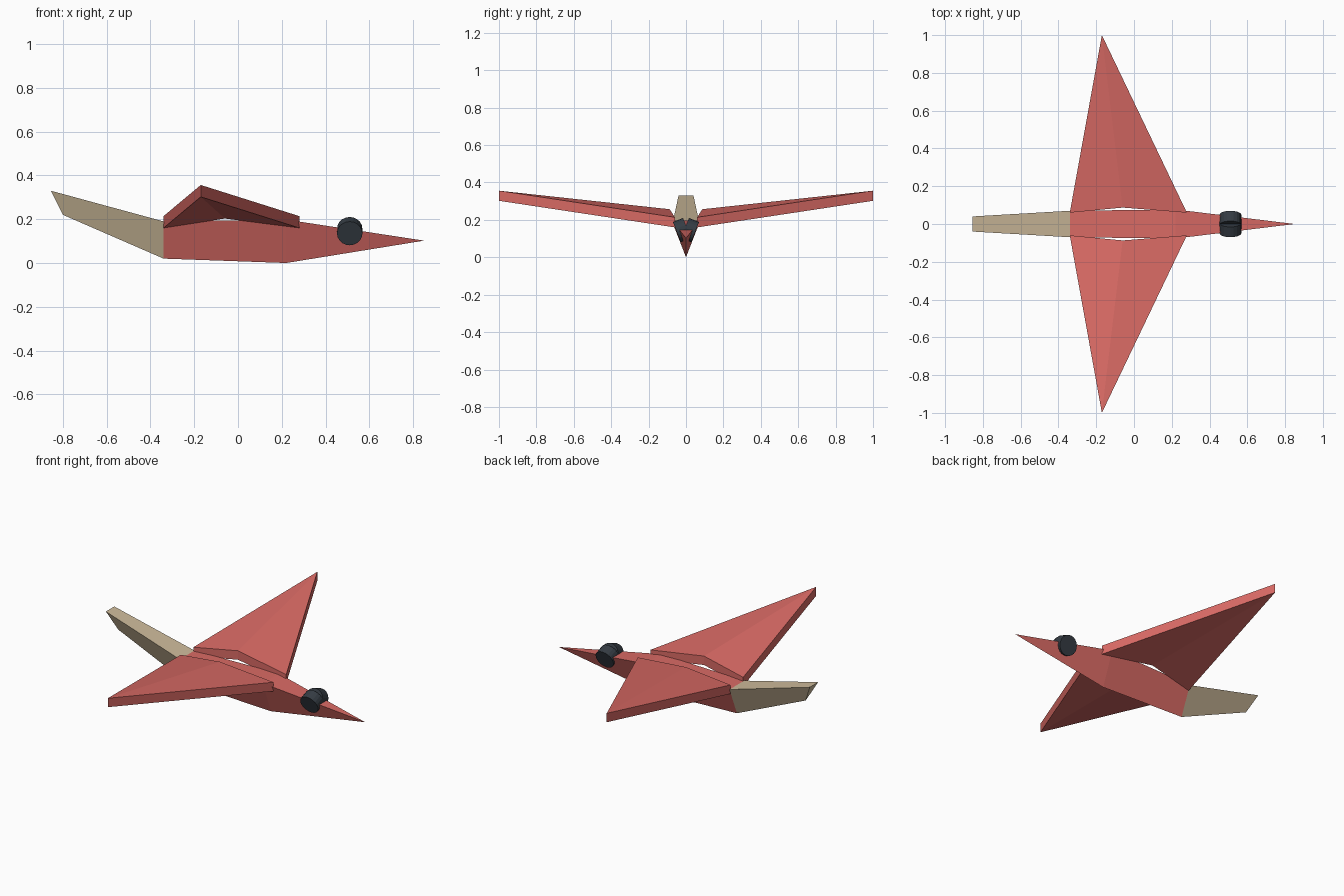
import bpy, bmesh, math
from mathutils import Vector, Matrix

if "Cube" in bpy.data.objects:
    bpy.data.objects.remove(bpy.data.objects["Cube"])


def material(name, rgb):
    m = bpy.data.materials.new(name)
    m.diffuse_color = (*rgb, 1)
    m.use_nodes = True
    m.node_tree.nodes["Principled BSDF"].inputs["Base Color"].default_value = m.diffuse_color
    return m


RED = material("coral red", (0.70, 0.145, 0.13))
TAN = material("sand", (0.62, 0.50, 0.33))
SLATE = material("dark slate", (0.036, 0.046, 0.058))


def build(name, verts, faces, mat):
    me = bpy.data.meshes.new(name)
    me.from_pydata(verts, [], faces)
    bm = bmesh.new()
    bm.from_mesh(me)
    bmesh.ops.recalc_face_normals(bm, faces=bm.faces)
    bm.to_mesh(me)
    bm.free()
    me.materials.append(mat)
    ob = bpy.data.objects.new(name, me)
    bpy.context.collection.objects.link(ob)
    return ob


def section(x_top, half, top, x_keel, keel):
    """Triangular cross-section: two top corners and a keel point."""
    return [(x_top, half, top), (x_top, -half, top), (x_keel, 0, keel)]


SIDES = [(0, 1, 4, 3), (1, 2, 5, 4), (2, 0, 3, 5)]
rear = section(-0.34, 0.07, 0.19, -0.34, 0.02)
chest = section(0.22, 0.077, 0.198, 0.22, 0.0)
tail_end = section(-0.855, 0.04, 0.33, -0.80, 0.22)

# Keeled body tapering to a pointed beak
build("body", rear + chest + [(0.85, 0, 0.102)],
      SIDES + [(0, 1, 2), (3, 4, 6), (4, 5, 6), (5, 3, 6)], RED)

# Upswept tail
build("tail", rear + tail_end, SIDES + [(0, 1, 2), (3, 4, 5)], TAN)

# Wings: creased slabs with trailing root, ridge root, leading root and tip
for side, label in ((1, "left"), (-1, "right")):
    outline = [(-0.34, 0.06, 0.16), (-0.06, 0.087, 0.203),
               (0.28, 0.06, 0.16), (-0.17, 1.0, 0.302)]
    low = [(x, side * y, z) for x, y, z in outline]
    high = [(x, y, z + 0.054) for x, y, z in low]
    build(label + "_wing", low + high,
          [(0, 1, 3), (1, 2, 3), (4, 5, 7), (5, 6, 7),
           (0, 1, 5, 4), (1, 2, 6, 5), (2, 3, 7, 6), (3, 0, 4, 7)], RED)

    # Eyes: short discs set square to the sloping sides of the head
    axis = Vector((0, side * 0.933, -0.36)).normalized()
    depth = 0.058
    eye = build(label + "_eye", [], [], SLATE)
    bm = bmesh.new()
    bmesh.ops.create_cone(bm, cap_ends=True, segments=20, radius1=0.058,
                          radius2=0.058, depth=depth)
    centre = Vector((0.51, side * 0.049, 0.135)) - axis * depth / 2
    turn = axis.to_track_quat('Z', 'Y').to_matrix().to_4x4()
    bm.transform(Matrix.Translation(centre) @ turn)
    bm.to_mesh(eye.data)
    bm.free()
